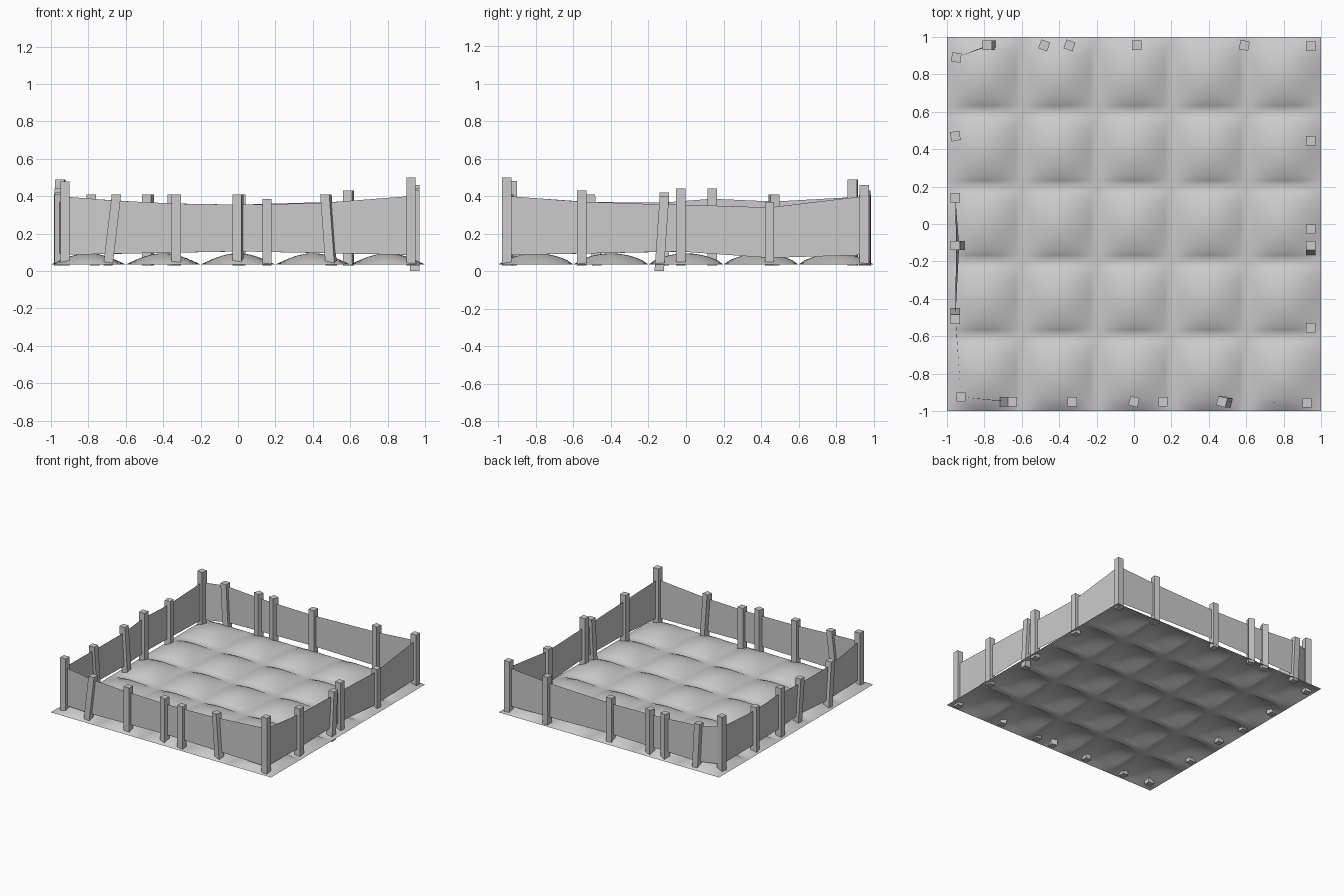
import bpy, bmesh, math
from mathutils import Vector, Matrix

if "Cube" in bpy.data.objects:
    bpy.data.objects.remove(bpy.data.objects["Cube"])


def make_object(name, bm, smooth=False):
    mesh = bpy.data.meshes.new(name)
    bm.to_mesh(mesh)
    bm.free()
    for p in mesh.polygons:
        p.use_smooth = smooth
    ob = bpy.data.objects.new(name, mesh)
    bpy.context.collection.objects.link(ob)
    return ob


# Ground: 5 x 5 quilted mounds, flat along every seam
BASE, CELLS = 0.035, 5


def mound(x, y):
    u = ((x + 1) / 2 * CELLS) % 1
    v = ((y + 1) / 2 * CELLS) % 1
    return BASE + 0.06 * math.sin(math.pi * u) * math.sin(math.pi * v) ** 0.7


bm = bmesh.new()
bmesh.ops.create_grid(bm, x_segments=60, y_segments=60, size=1)
for v in bm.verts:
    v.co.z = mound(round(v.co.x, 5), round(v.co.y, 5))
make_object("ground", bm, True)

# Posts by side: position along the side and height of the top
EDGE = 0.95
front = [(-0.65, 0.41), (-0.33, 0.41), (0, 0.41), (0.155, 0.385), (0.47, 0.41)]
right = [(-0.555, 0.43), (-0.115, 0.4), (-0.028, 0.44), (0.445, 0.37)]
back = [(0.59, 0.43), (0.015, 0.41), (-0.345, 0.41), (-0.48, 0.41), (-0.785, 0.41)]
left = [(0.47, 0.41), (0.14, 0.44), (-0.115, 0.42), (-0.51, 0.41)]

posts = [("corner", -0.925, -0.925, 0.48)]
posts += [("front", s, -EDGE, z) for s, z in front]
posts += [("corner", 0.925, -0.955, 0.5)]
posts += [("right", 0.945, s, z) for s, z in right]
posts += [("corner", 0.945, EDGE, 0.46)]
posts += [("back", s, 0.955, z) for s, z in back]
posts += [("corner", -EDGE, 0.89, 0.49)]
posts += [("left", -0.955, s, z) for s, z in left]

# Sideways shift of the foot for leaning posts, and twist for turned ones
LEAN = {1: (-0.045, 0), 5: (0.028, 0), 8: (0, -0.028), 16: (0.02, 0),
        20: (0.025, 0), 21: (0, 0.035)}
TWIST = {3: -15, 5: -15, 12: -10, 14: -20, 15: -20, 17: -8, 18: 10}
W, FOOT = 0.05, 0.03


def sheet_edges(side, x, y):
    # the sheet narrows midway, with one dip on the right and a rise on the left
    s = x if side in ("front", "back") else y
    hi = 0.355 + 0.05 * s * s
    lo = 0.105 - 0.02 * abs(s)
    if side == "right":
        d = 0.025 * math.exp(-((s - 0.445) / 0.2) ** 2)
        hi, lo = hi - d, lo - d
    if side == "left":
        hi += 0.03 * math.exp(-((s - 0.14) / 0.25) ** 2)
    return lo, hi


sheet = bmesh.new()
rings = []
for i, (side, x, y, top) in enumerate(posts):
    dx, dy = LEAN.get(i, (0, 0))
    foot = 0.0 if i == 8 else FOOT
    # Post: box whose foot is shifted by the lean
    bm = bmesh.new()
    bmesh.ops.create_cube(bm, size=1)
    rot = Matrix.Rotation(math.radians(TWIST.get(i, 0)), 3, 'Z')
    for v in bm.verts:
        upper = v.co.z > 0
        p = rot @ Vector((v.co.x * W, v.co.y * W, 0))
        v.co = p + Vector((x, y, top) if upper else (x + dx, y + dy, foot))
    make_object("%s_post_%d" % (side, i + 1), bm)
    # Sheet fixed along the middle of each post
    pair = []
    for z in sheet_edges(side, x, y):
        t = 1 - (z - foot) / (top - foot)
        pair.append(sheet.verts.new((x + dx * t, y + dy * t, z)))
    rings.append(pair)

# Fence sheet: closed strip from post to post
for a, b in zip(rings, rings[1:] + rings[:1]):
    sheet.faces.new((a[0], b[0], b[1], a[1]))
make_object("fence_sheet", sheet)
